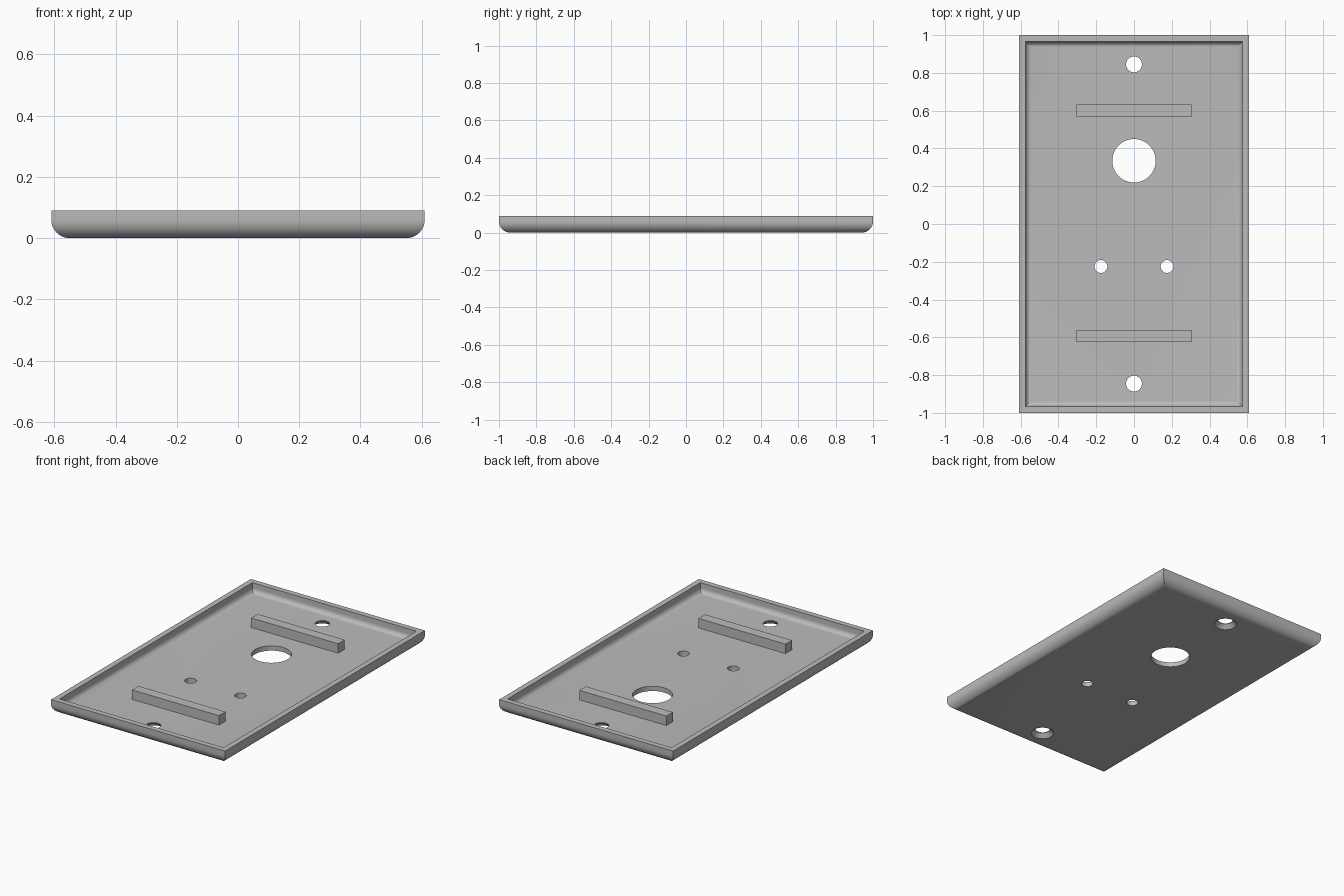
import bpy, bmesh, math

cube = bpy.data.objects.get("Cube")
if cube:
    bpy.data.objects.remove(cube, do_unlink=True)

HALF_X, HALF_Y, HEIGHT = 0.61, 1.0, 0.09
WALL, FLOOR, RADIUS, FILLET = 0.035, 0.03, 0.06, 0.03
STEPS = 10

grey = bpy.data.materials.new("plain grey")
grey.use_nodes = True
colour = (0.5, 0.5, 0.5, 1)
grey.diffuse_color = colour
grey.node_tree.nodes["Principled BSDF"].inputs["Base Color"].default_value = colour


def make_object(name, bm):
    bmesh.ops.recalc_face_normals(bm, faces=bm.faces)
    mesh = bpy.data.meshes.new(name)
    bm.to_mesh(mesh)
    bm.free()
    mesh.materials.append(grey)
    obj = bpy.data.objects.new(name, mesh)
    bpy.context.collection.objects.link(obj)
    return obj


def loft(name, rings):
    """Skin a list of closed point rings and cap both ends."""
    bm = bmesh.new()
    loops = [[bm.verts.new(p) for p in ring] for ring in rings]
    for a, b in zip(loops, loops[1:]):
        for i in range(len(a)):
            j = (i + 1) % len(a)
            bm.faces.new((a[i], a[j], b[j], b[i]))
    bm.faces.new(loops[0])
    bm.faces.new(loops[-1])
    return make_object(name, bm)


def rectangle(inset, z):
    x, y = HALF_X - inset, HALF_Y - inset
    return [(-x, -y, z), (x, -y, z), (x, y, z), (-x, y, z)]


def circle(x, y, r, z, sides=48):
    angles = [math.tau * i / sides for i in range(sides)]
    return [(x + r * math.cos(a), y + r * math.sin(a), z) for a in angles]


def quarter(radius, inset, base):
    """Rounded edge from the wall down to the flat bottom."""
    angles = [math.pi / 2 * i / STEPS for i in range(STEPS + 1)]
    return [(inset + radius * (1 - math.cos(a)),
             base + radius * (1 - math.sin(a))) for a in angles]


# Tray with mitred rounded outer edges and a filleted recess
profile = quarter(RADIUS, 0, 0)[::-1]
profile += [(0, HEIGHT), (WALL, HEIGHT)]
profile += quarter(FILLET, WALL, FLOOR)
plate = loft("cover_plate", [rectangle(*p) for p in profile])


# Holes: centre x, centre y, radius at the top, radius at the underside
holes = [(0, 0.335, 0.115, 0.115),
         (0, 0.845, 0.042, 0.066), (0, -0.845, 0.042, 0.066),
         (-0.175, -0.225, 0.034, 0.034), (0.175, -0.225, 0.034, 0.034)]
for x, y, top, bottom in holes:
    cutter = loft("hole_cutter", [circle(x, y, bottom, -0.02), circle(x, y, bottom, 0),
                                  circle(x, y, top, FLOOR * 0.85),
                                  circle(x, y, top, HEIGHT)])
    cutter.hide_render = True
    cut = plate.modifiers.new("hole", 'BOOLEAN')
    cut.operation = 'DIFFERENCE'
    cut.solver = 'EXACT'
    cut.object = cutter
    bpy.context.view_layer.objects.active = plate
    bpy.ops.object.modifier_apply(modifier=cut.name)
    bpy.data.objects.remove(cutter, do_unlink=True)

bpy.ops.object.select_all(action='DESELECT')
plate.select_set(True)
bpy.context.view_layer.objects.active = plate
bpy.ops.object.shade_smooth_by_angle(angle=math.radians(25))

# Two raised bars on the recess floor
for name, y in (("back_bar", 0.6), ("front_bar", -0.593)):
    ends = [[(x, y - 0.0325, FLOOR - 0.005), (x, y + 0.0325, FLOOR - 0.005),
             (x, y + 0.0325, HEIGHT), (x, y - 0.0325, HEIGHT)] for x in (-0.305, 0.305)]
    loft(name, ends)
